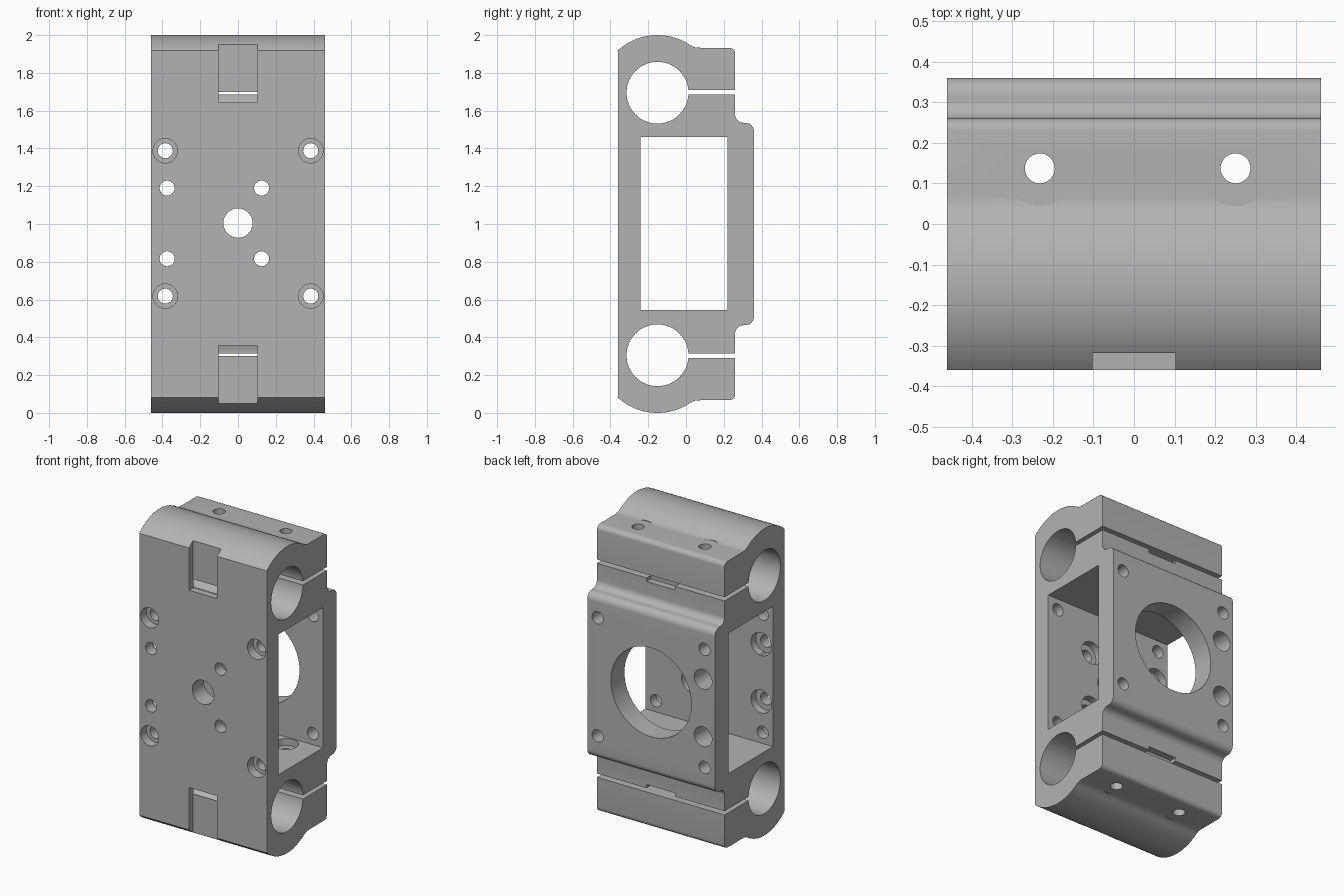
import bpy, bmesh, math
from mathutils import Matrix

old = bpy.data.objects.get("Cube")
if old:
    bpy.data.objects.remove(old, do_unlink=True)

HALF = 0.46                       # half width along x
BORE_Y, BORE_Z, BORE_R = -0.151, 1.695, 0.164

grey = bpy.data.materials.new("machined_grey")
grey.use_nodes = True
grey.diffuse_color = (0.45, 0.45, 0.45, 1)
grey.node_tree.nodes["Principled BSDF"].inputs["Base Color"].default_value = grey.diffuse_color


def arc(cy, cz, r, a0, a1, n):
    steps = [math.radians(a0 + (a1 - a0) * i / n) for i in range(n + 1)]
    return [(cy + r * math.cos(a), cz + r * math.sin(a)) for a in steps]


def new_object(name, bm):
    bmesh.ops.recalc_face_normals(bm, faces=bm.faces)
    mesh = bpy.data.meshes.new(name)
    bm.to_mesh(mesh)
    bm.free()
    mesh.materials.append(grey)
    obj = bpy.data.objects.new(name, mesh)
    bpy.context.collection.objects.link(obj)
    return obj


# Body: side outline, upper half mirrored to the lower, extruded across the width
start = math.degrees(math.acos((-0.36 - BORE_Y) / 0.31))
upper = arc(BORE_Y, 1.69, 0.31, start, 56, 28)
upper += [(0.04, 1.938), (0.055, 1.934), (0.075, 1.933)]
upper += arc(0.23, 1.903, 0.03, 90, 0, 6)
upper += arc(0.305, 1.58, 0.045, 180, 270, 8)
upper += arc(0.315, 1.49, 0.045, 90, 0, 8)
outline = upper + [(y, 2 - z) for y, z in reversed(upper)]

bm = bmesh.new()
side = bm.faces.new([bm.verts.new((-HALF, y, z)) for y, z in outline])
ext = bmesh.ops.extrude_face_region(bm, geom=[side])
moved = [v for v in ext["geom"] if isinstance(v, bmesh.types.BMVert)]
bmesh.ops.translate(bm, verts=moved, vec=(2 * HALF, 0, 0))
body = new_object("clamp_block", bm)


def cut(bm):
    cutter = new_object("cutter", bm)
    cutter.hide_render = True
    mod = body.modifiers.new("cut", "BOOLEAN")
    mod.operation = "DIFFERENCE"
    mod.solver = "EXACT"
    mod.object = cutter
    bpy.context.view_layer.objects.active = body
    bpy.ops.object.modifier_apply(modifier=mod.name)
    bpy.data.objects.remove(cutter, do_unlink=True)


def cut_box(x, y, z):
    bm = bmesh.new()
    size = [b - a for a, b in (x, y, z)]
    mid = [(a + b) / 2 for a, b in (x, y, z)]
    bmesh.ops.create_cube(bm, size=1, matrix=Matrix.Translation(mid) @ Matrix.Diagonal((*size, 1)))
    cut(bm)


def cut_hole(axis, a, b, r, lo, hi, n=32):
    """Round hole along an axis from lo to hi; a, b are the other two coordinates."""
    mid = (lo + hi) / 2
    place = {"X": (mid, a, b), "Y": (a, mid, b), "Z": (a, b, mid)}[axis]
    turn = {"X": Matrix.Rotation(math.pi / 2, 4, "Y"),
            "Y": Matrix.Rotation(math.pi / 2, 4, "X"),
            "Z": Matrix.Identity(4)}[axis]
    bm = bmesh.new()
    bmesh.ops.create_cone(bm, cap_ends=True, segments=n, radius1=r, radius2=r,
                          depth=hi - lo, matrix=Matrix.Translation(place) @ turn)
    cut(bm)


def span(top, a, b):
    """Height range, mirrored about the middle for the lower half."""
    return (a, b) if top else (2 - b, 2 - a)


# Central window through the width
cut_box((-1, 1), (-0.24, 0.22), (0.545, 1.46))

# Rod bores, clamping slits, front pockets and rear notches
for top in (True, False):
    cut_hole("X", BORE_Y, BORE_Z if top else 2 - BORE_Z, BORE_R, -1, 1, 64)
    cut_box((-1, 1), (-0.06, 0.5), span(top, 1.685, 1.71))
    cut_box((-0.102, 0.102), (-0.5, -0.318), span(top, 1.643, 2.1))
    cut_box((-0.102, 0.102), (-0.5, -0.24), span(top, 1.644, 1.70))
    cut_box((-0.102, 0.102), (0.215, 0.5), span(top, 1.662, 1.70))

# Corner screw holes, counterbored from the front
for x in (-0.385, 0.385):
    for z in (1.388, 0.618):
        cut_hole("Y", x, z, 0.04, -0.5, 0.5)
        cut_hole("Y", x, z, 0.065, -0.5, -0.30)

# Mounting holes, counterbored from inside, with rear access holes
for z in (1.19, 0.816):
    for x in (-0.375, 0.125):
        cut_hole("Y", x, z, 0.04, -0.5, 0)
        cut_hole("Y", x, z, 0.075, -0.29, 0)
    cut_hole("Y", -0.375, z, 0.064, 0, 0.5)

# Shaft hole in front, large round opening at the back
cut_hole("Y", 0, 1.005, 0.078, -0.5, 0)
cut_hole("Y", 0, 1.005, 0.29, 0, 0.5, 64)

# Vertical clamp screws with spot faces outside and recesses inside
for x in (-0.232, 0.25):
    cut_hole("Z", x, 0.137, 0.037, -0.5, 2.5)
    for top in (True, False):
        cut_hole("Z", x, 0.137, 0.092, *span(top, 1.9335, 2.2))
        cut_hole("Z", x, 0.137, 0.075, *span(top, 1.3, 1.50))

# Smooth bores and fillets, keep machined edges sharp
bpy.ops.object.select_all(action="DESELECT")
body.select_set(True)
bpy.context.view_layer.objects.active = body
bpy.ops.object.shade_smooth_by_angle(angle=math.radians(30))
